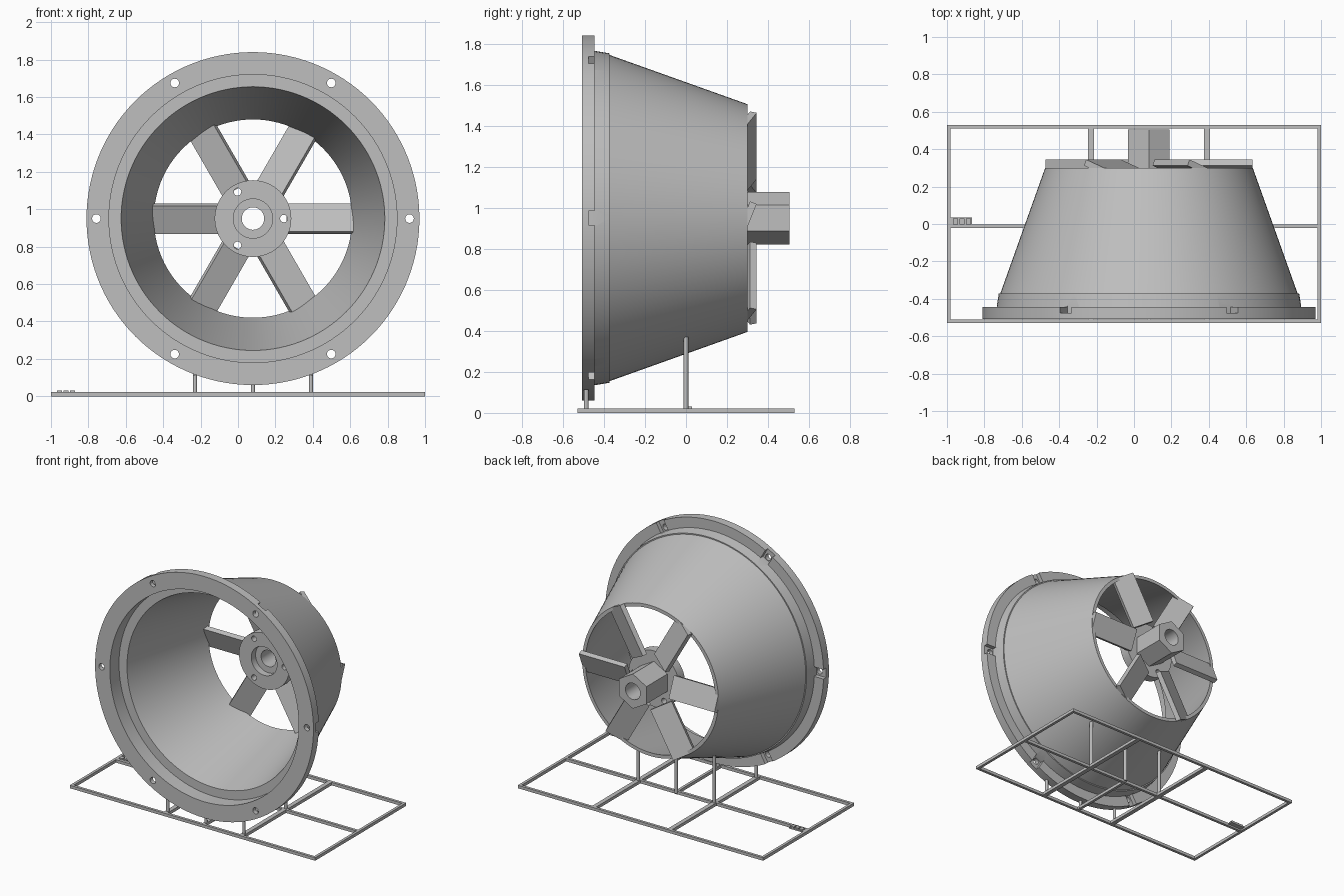
import bpy, bmesh, math
from mathutils import Matrix, Vector

if "Cube" in bpy.data.objects:
    bpy.data.objects.remove(bpy.data.objects["Cube"])

CX, CZ = 0.08, 0.95          # duct axis, running along y
grey = bpy.data.materials.new("light_grey")
grey.diffuse_color = (0.52, 0.52, 0.52, 1)
grey.use_nodes = True
grey.node_tree.nodes["Principled BSDF"].inputs["Base Color"].default_value = grey.diffuse_color


def finish(name, bm):
    bmesh.ops.recalc_face_normals(bm, faces=bm.faces)
    me = bpy.data.meshes.new(name)
    bm.to_mesh(me)
    bm.free()
    ob = bpy.data.objects.new(name, me)
    bpy.context.collection.objects.link(ob)
    me.materials.append(grey)
    return ob


def lathe(name, profile, sides=96):
    """Closed ring swept round the duct axis from (radius, y) points."""
    bm = bmesh.new()
    rings = []
    for i in range(sides):
        a = 2 * math.pi * i / sides
        rings.append([bm.verts.new((CX + r * math.cos(a), y, CZ + r * math.sin(a)))
                      for r, y in profile])
    n = len(profile)
    for i in range(sides):
        p, q = rings[i], rings[(i + 1) % sides]
        for j in range(n):
            k = (j + 1) % n
            bm.faces.new((p[j], p[k], q[k], q[j]))
    return finish(name, bm)


def add_box(bm, lo, hi, matrix=Matrix()):
    lo, hi = Vector(lo), Vector(hi)
    m = matrix @ Matrix.Translation((lo + hi) / 2) @ Matrix.Diagonal((*(hi - lo), 1))
    bmesh.ops.create_cube(bm, size=1, matrix=m)


def add_rod(bm, r, length, matrix, sides=24):
    bmesh.ops.create_cone(bm, cap_ends=True, segments=sides, radius1=r, radius2=r,
                          depth=length, matrix=matrix)


def around(deg):
    """Local x = radial, y = along the axis, z = tangential."""
    return Matrix.Translation((CX, 0, CZ)) @ Matrix.Rotation(-math.radians(deg), 4, 'Y')


def cut(ob, cutter):
    cutter.hide_render = True
    cutter.hide_viewport = True
    mod = ob.modifiers.new("cut", 'BOOLEAN')
    mod.object = cutter
    mod.solver = 'EXACT'
    bpy.context.view_layer.objects.active = ob
    bpy.ops.object.modifier_apply(modifier=mod.name)
    bpy.data.objects.remove(cutter)


def smooth(ob):
    bpy.ops.object.select_all(action='DESELECT')
    ob.select_set(True)
    bpy.context.view_layer.objects.active = ob
    bpy.ops.object.shade_smooth_by_angle(angle=math.radians(25))


LIE = Matrix.Rotation(math.pi / 2, 4, 'X')   # turns a rod to lie along y

# Tapered duct with bolting flange, collar and stepped mouth
duct = lathe("duct", [(0.89, -0.507), (0.89, -0.445), (0.815, -0.445), (0.803, -0.372),
                      (0.795, -0.372), (0.555, 0.30), (0.53, 0.30), (0.705, -0.40),
                      (0.77, -0.40), (0.77, -0.507)], 120)
bm = bmesh.new()
for i in range(6):
    add_rod(bm, 0.023, 0.2, around(60 * i) @ Matrix.Translation((0.837, -0.52, 0)) @ LIE)
cut(duct, finish("bolt_hole_cutter", bm))
bm = bmesh.new()
for i in range(6):
    add_box(bm, (0.812, -0.475, -0.035), (0.92, -0.42, 0.035), around(60 * i))
cut(duct, finish("nut_slot_cutter", bm))
smooth(duct)

# Hub disc with recess and three screw holes
hub = lathe("hub", [(0.205, 0.19), (0.205, 0.26), (0.06, 0.26), (0.06, 0.24),
                    (0.105, 0.24), (0.105, 0.19)], 64)
bm = bmesh.new()
for i in range(3):
    add_rod(bm, 0.02, 0.3, around(120 * i) @ Matrix.Translation((0.165, 0.22, 0)) @ LIE)
cut(hub, finish("screw_hole_cutter", bm))
smooth(hub)

# Hexagonal shaft socket with round bore
bm = bmesh.new()
add_rod(bm, 0.128, 0.265, around(0) @ Matrix.Translation((0, 0.3725, 0)) @ LIE, 6)
socket = finish("hex_socket", bm)
bm = bmesh.new()
add_rod(bm, 0.06, 0.6, around(0) @ Matrix.Translation((0, 0.37, 0)) @ LIE, 48)
cut(socket, finish("bore_cutter", bm))
smooth(socket)

# Six pitched vanes
bm = bmesh.new()
for i in range(6):
    m = around(60 * i) @ Matrix.Translation((0, 0.298, 0)) \
        @ Matrix.Rotation(math.radians(-22), 4, 'X')
    add_box(bm, (0.18, -0.0175, -0.081), (0.553, 0.0175, 0.081), m)
finish("vanes", bm)

# Flat base frame
bm = bmesh.new()
for y in (-0.52, -0.012, 0.52):
    add_box(bm, (-1, y - 0.01, 0), (1, y + 0.01, 0.022))
for x, w in ((-0.99, 0.01), (0.99, 0.01), (-0.23, 0.016), (0.39, 0.016)):
    add_box(bm, (x - w, -0.53, 0), (x + w, 0.53, 0.022))
finish("base_frame", bm)

# Small raised pads on the frame
bm = bmesh.new()
add_box(bm, (-0.99, -0.005, 0.012), (-0.865, 0.034, 0.022))
for x in (-0.955, -0.92, -0.885):
    add_box(bm, (x - 0.014, -0.002, 0.02), (x + 0.014, 0.03, 0.031))
finish("frame_pads", bm)

# Support posts under the flange and under the cone
bm = bmesh.new()
for x, front, middle in ((-0.23, 0.115, 0.37), (0.08, 0.063, 0.295), (0.39, 0.115, 0.37)):
    for y, top in ((-0.487, front), (0, middle)):
        add_rod(bm, 0.0115, top - 0.01, Matrix.Translation((x, y, (top + 0.01) / 2)), 12)
# short rail carrying the middle posts
add_box(bm, (0.07, -0.53, 0), (0.09, 0.0, 0.022))
smooth(finish("support_posts", bm))
